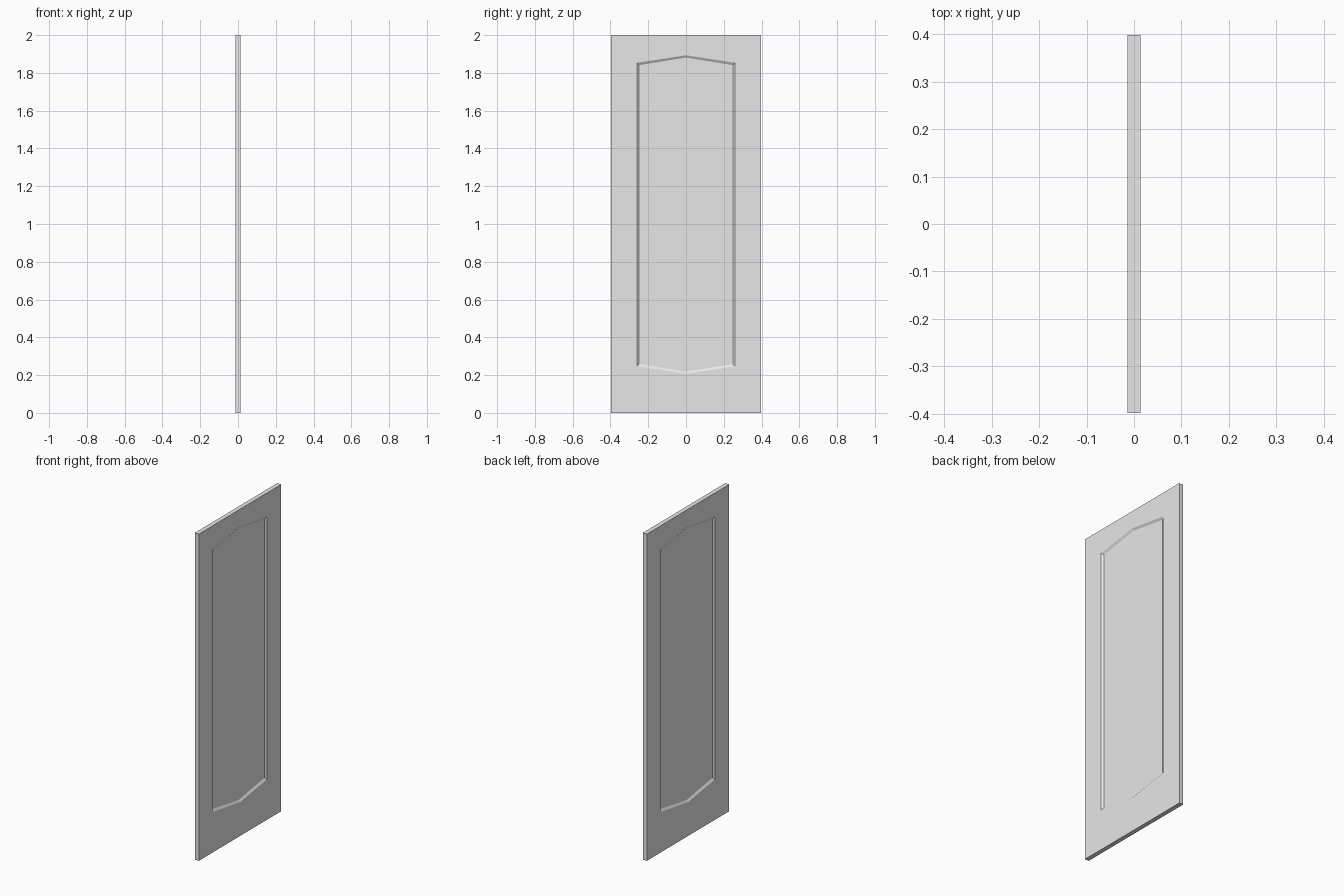
import bpy
import bmesh

cube = bpy.data.objects.get("Cube")
if cube:
    bpy.data.objects.remove(cube, do_unlink=True)

HEIGHT, HALF_WIDTH = 2.0, 0.398
STILE_T, RAIL_T, PANEL_T = 0.014, 0.0135, 0.005   # half thicknesses
OPEN_Y, MOULD = 0.26, 0.012                       # opening half width, moulding width
LOW, LOW_TIP, HIGH, HIGH_TIP = 0.247, 0.207, 1.853, 1.893

grey = bpy.data.materials.new("light grey")
grey.use_nodes = True
grey.diffuse_color = (0.8, 0.8, 0.8, 1)
grey.node_tree.nodes["Principled BSDF"].inputs["Base Color"].default_value = (0.8, 0.8, 0.8, 1)


def loft(name, rings):
    """Skin a closed solid through rings given as (x, [(y, z), ...])."""
    bm = bmesh.new()
    loops = [[bm.verts.new((x, y, z)) for y, z in pts] for x, pts in rings]
    for a, b in zip(loops, loops[1:]):
        for i in range(len(a)):
            j = (i + 1) % len(a)
            bm.faces.new((a[i], a[j], b[j], b[i]))
    caps = [bm.faces.new(loops[0]), bm.faces.new(loops[-1])]
    bmesh.ops.recalc_face_normals(bm, faces=bm.faces)
    bmesh.ops.triangulate(bm, faces=caps)
    mesh = bpy.data.meshes.new(name)
    bm.to_mesh(mesh)
    bm.free()
    mesh.materials.append(grey)
    obj = bpy.data.objects.new(name, mesh)
    bpy.context.collection.objects.link(obj)
    return obj


def prism(name, half, outline):
    return loft(name, [(-half, outline), (half, outline)])


def opening(inset):
    """Six-sided outline with peaked top and bottom."""
    y = OPEN_Y - inset
    return [(-y, LOW + inset), (0, LOW_TIP + inset), (y, LOW + inset),
            (y, HIGH - inset), (0, HIGH_TIP - inset), (-y, HIGH - inset)]


# Upright stiles at both sides
for name, s in (("front_stile", -1), ("back_stile", 1)):
    a, b = s * OPEN_Y, s * HALF_WIDTH
    prism(name, STILE_T, [(a, 0), (b, 0), (b, HEIGHT), (a, HEIGHT)])

# Rails with peaked inner edges
for name, edge, side, tip in (("bottom_rail", 0, LOW, LOW_TIP),
                              ("top_rail", HEIGHT, HIGH, HIGH_TIP)):
    prism(name, RAIL_T, [(-OPEN_Y, edge), (OPEN_Y, edge), (OPEN_Y, side),
                         (0, tip), (-OPEN_Y, side)])

# Sunken panel with sloped moulding on both faces
loft("sunken_panel", [(-PANEL_T, opening(MOULD)), (-RAIL_T, opening(0)),
                      (RAIL_T, opening(0)), (PANEL_T, opening(MOULD))])
